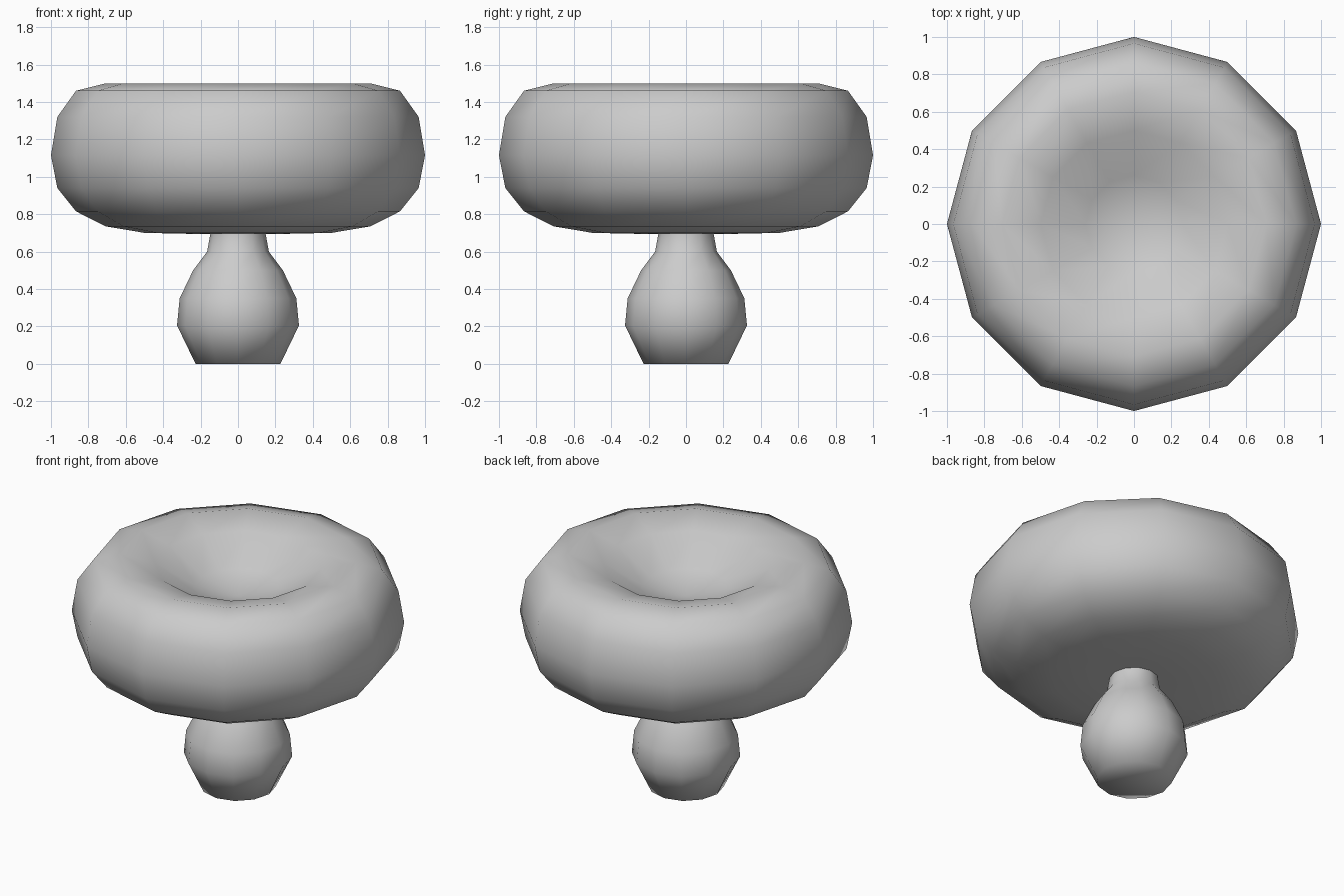
import bpy, bmesh
from math import radians, pi, sin
from mathutils import Matrix

if "Cube" in bpy.data.objects:
    bpy.data.objects.remove(bpy.data.objects["Cube"], do_unlink=True)

SIDES = 12

# Plain stone colour
stone = bpy.data.materials.new("grey_stone")
stone.use_nodes = True
colour = (0.6, 0.6, 0.6, 1)
stone.diffuse_color = colour
stone.node_tree.nodes["Principled BSDF"].inputs["Base Color"].default_value = colour


def lathe(name, profile):
    """Turn a bottom-to-top (radius, height) profile around z."""
    bm = bmesh.new()
    verts = [bm.verts.new((r, 0, z)) for r, z in profile]
    edges = [bm.edges.new(pair) for pair in zip(verts, verts[1:])]
    bmesh.ops.spin(bm, geom=verts + edges, cent=(0, 0, 0), axis=(0, 0, 1),
                   angle=2 * pi, steps=SIDES, use_duplicate=False)
    bmesh.ops.remove_doubles(bm, verts=bm.verts, dist=0.0005)
    bmesh.ops.recalc_face_normals(bm, faces=bm.faces)
    mesh = bpy.data.meshes.new(name)
    bm.to_mesh(mesh)
    bm.free()
    mesh.materials.append(stone)
    mesh.shade_smooth()
    obj = bpy.data.objects.new(name, mesh)
    bpy.context.collection.objects.link(obj)
    return obj


# Basin: a twelve-ring sphere, flattened below and pressed in above
heights = [0.695, 0.695, 0.70, 0.735, 0.815, 0.94, 1.115,
           1.32, 1.46, 1.50, 1.45, 1.31, 1.25]
basin = [(sin(radians(15 * i)), z) for i, z in enumerate(heights)]
lathe("basin", basin)

# Pedestal: rounded bulb with a flat foot and a narrow neck
pedestal = [(0, 0), (0.227, 0), (0.326, 0.205), (0.312, 0.35),
            (0.24, 0.50), (0.165, 0.60), (0.147, 0.70), (0.147, 0.74), (0, 0.74)]
lathe("pedestal", pedestal)
